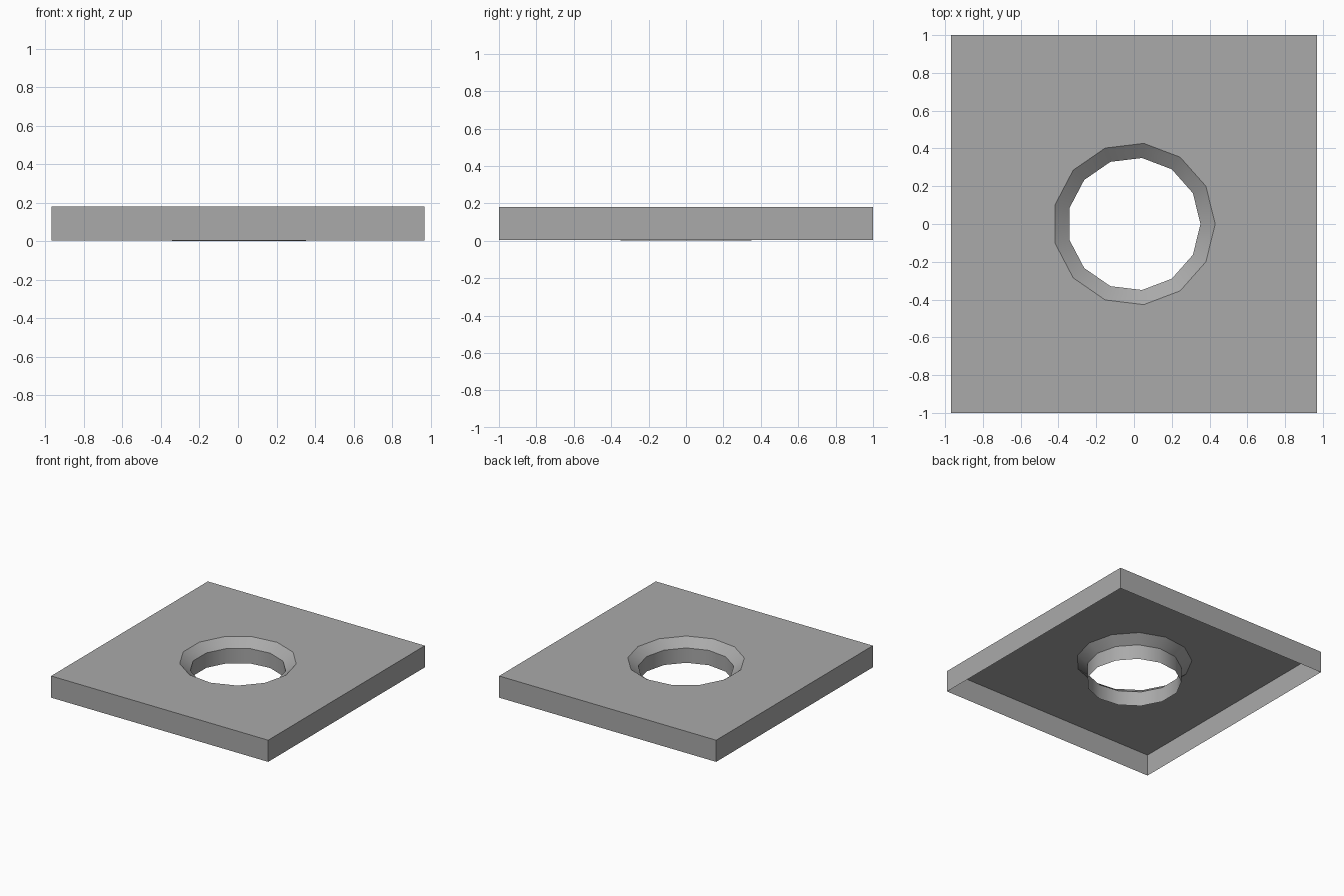
import bpy, bmesh, math

cube = bpy.data.objects.get("Cube")
if cube:
    bpy.data.objects.remove(cube, do_unlink=True)

SIDES = 13
HALF_X, HALF_Y = 0.97, 1.0
TOP, SKIRT, LIP = 0.18, 0.005, 0.12
RIM_R, BORE_R = 0.43, 0.352

grey = bpy.data.materials.new("plain grey")
grey.use_nodes = True
COLOUR = (0.4, 0.4, 0.4, 1)
grey.diffuse_color = COLOUR
grey.node_tree.nodes["Principled BSDF"].inputs["Base Color"].default_value = COLOUR


def loop(bm, points, z):
    return [bm.verts.new((x, y, z)) for x, y in points]


def ring(radius):
    step = math.tau / SIDES
    return [(radius * math.cos(i * step), radius * math.sin(i * step)) for i in range(SIDES)]


def band(bm, upper, lower):
    """Join two loops with quads."""
    n = len(upper)
    for i in range(n):
        j = (i + 1) % n
        bm.faces.new((upper[i], lower[i], lower[j], upper[j]))


def finish(bm, name):
    mesh = bpy.data.meshes.new(name)
    bm.to_mesh(mesh)
    bm.free()
    mesh.materials.append(grey)
    obj = bpy.data.objects.new(name, mesh)
    bpy.context.collection.objects.link(obj)
    return obj


# Plate: open-bottomed tray with a round hole in its top
corners = [(-HALF_X, -HALF_Y), (HALF_X, -HALF_Y), (HALF_X, HALF_Y), (-HALF_X, HALF_Y)]
bm = bmesh.new()
edge_top = loop(bm, corners, TOP)
rim = loop(bm, ring(RIM_R), TOP)
outline = [bm.edges.new((l[i - 1], l[i])) for l in (edge_top, rim) for i in range(len(l))]
bmesh.ops.triangle_fill(bm, edges=outline, use_beauty=True, normal=(0, 0, 1))
for face in bm.faces:
    face.normal_update()
    if face.normal.z < 0:
        face.normal_flip()
band(bm, edge_top, loop(bm, corners, SKIRT))
finish(bm, "plate")

# Collar: sloping countersink leading into a straight bore
bm = bmesh.new()
rim = loop(bm, ring(RIM_R), TOP)
lip = loop(bm, ring(BORE_R), LIP)
band(bm, lip, rim)
band(bm, loop(bm, ring(BORE_R), 0), lip)
collar = finish(bm, "collar")

bpy.ops.object.select_all(action="DESELECT")
collar.select_set(True)
bpy.context.view_layer.objects.active = collar
bpy.ops.object.shade_smooth_by_angle(angle=math.radians(32))
